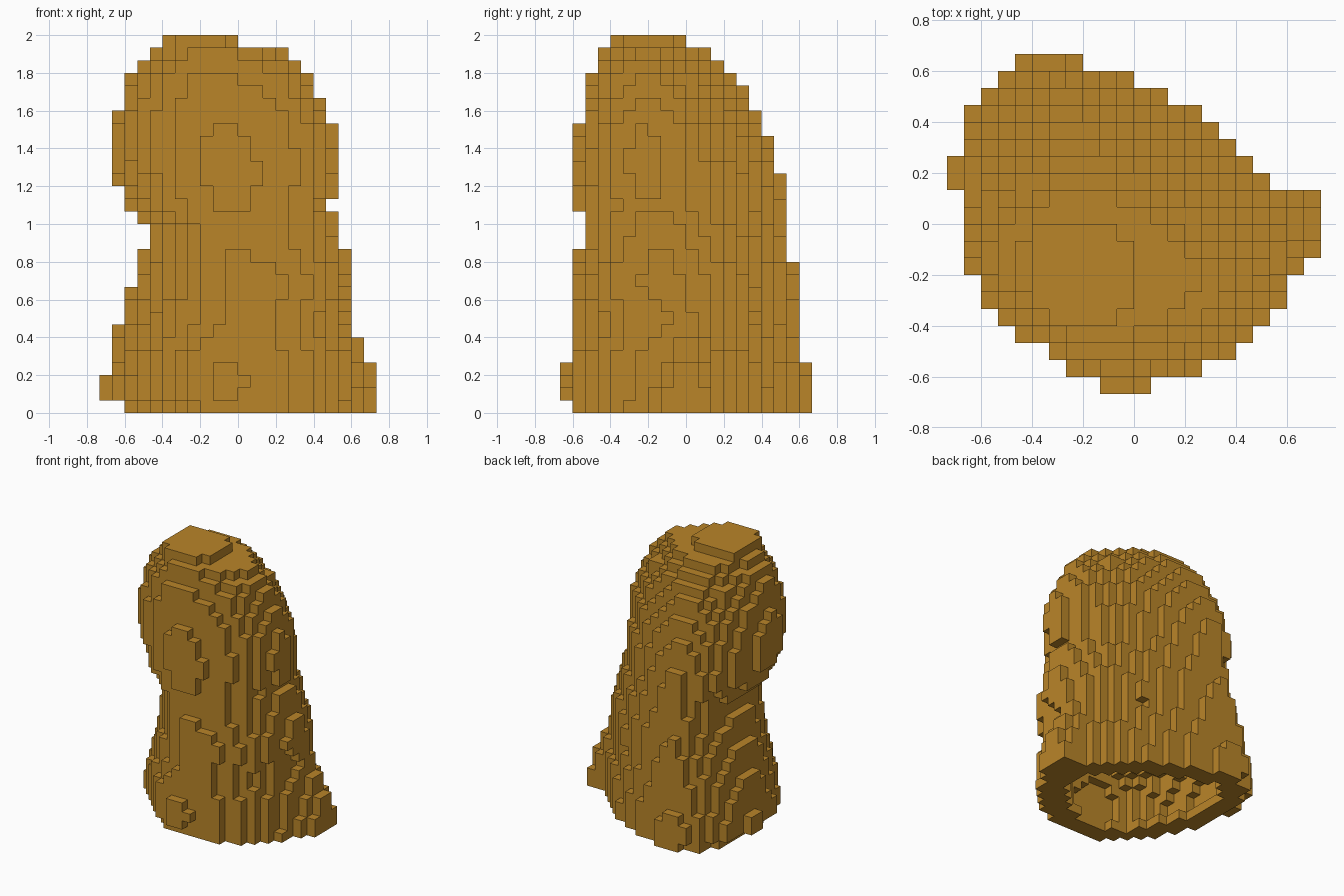
import bpy
import bmesh

if "Cube" in bpy.data.objects:
    bpy.data.objects.remove(bpy.data.objects["Cube"], do_unlink=True)

CELL = 2 / 30
HALF_X, HALF_Y, LAYERS = 11, 10, 30

# Reach of each side in cells from the middle: (height in layers, reach)
LEFT_REACH = [(0, 8.5), (1.5, 10.6), (2.5, 10.6), (3, 10.45), (7, 9.5), (10, 8.5), (13, 7.5),
              (14, 7.2), (15, 7.5), (16, 8.5), (18, 9.55), (20.5, 9.85), (24, 9.5), (27, 8.5),
              (29, 6.5), (30, 5.7)]
RIGHT_REACH = [(0, 9.3), (5, 9), (7, 8.4), (7.5, 8.2), (8, 8.55), (10.5, 8.8), (13, 8.5),
               (16, 7.5), (16.5, 7.3), (17, 7.55), (20, 7.9), (23, 7.5), (27, 5.5),
               (28.5, 3.8), (29.5, 0)]
FRONT_REACH = [(0, 9), (1, 9.53), (2.5, 9.6), (4, 9.5), (7, 8.7), (10, 9), (13, 8.5),
               (14.5, 8.2), (16, 8.55), (19, 8.8), (23, 8.5), (27, 7.6), (29, 6.5), (30, 5.7)]
BACK_REACH = [(0, 9.95), (3, 9.8), (4, 9.5), (12, 8.5), (19, 7.5), (22, 6.5), (26, 4.5),
              (28.5, 1.9), (29.5, 0)]

# Where each side bulges most, along the other axis
FRONT_PEAK = [(0, -1.2), (4, -1.2), (10, 1), (14, -1), (20, -1.5), (30, -3)]
BACK_PEAK = [(0, -5), (18, -4), (30, -3)]
RIGHT_PEAK = [(0, 0), (10, -1), (20, -3), (30, -3)]
LEFT_PEAK = [(0, 3.3), (4, 3), (10, 1.5), (20, -1.5), (30, -3)]


def blend(table, height):
    for (a, va), (b, vb) in zip(table, table[1:]):
        if a <= height <= b:
            return va + (vb - va) * (height - a) / (b - a)
    return table[-1][1]


def inside(x, y, height, inset):
    """Rounded outline made of four arcs joining the four bulge points."""
    left = inset - blend(LEFT_REACH, height)
    right = blend(RIGHT_REACH, height) - inset
    front = inset - blend(FRONT_REACH, height)
    back = blend(BACK_REACH, height) - inset
    if not (left < x < right and front < y < back):
        return False
    peak_f, peak_b = blend(FRONT_PEAK, height), blend(BACK_PEAK, height)
    peak_r, peak_l = blend(RIGHT_PEAK, height), blend(LEFT_PEAK, height)
    top = height > LAYERS - 1
    corners = [(peak_b, peak_r, right, back, 3 if top else 1.52),
               (peak_b, peak_l, left, back, 4 if top else 1.95),
               (peak_f, peak_r, right, front, 3 if top else 2.25),
               (peak_f, peak_l, left, front, 3 if top else 1.68)]
    for cx, cy, ex, ey, power in corners:
        u, v = (x - cx) / (ex - cx), (y - cy) / (ey - cy)
        if u > 0 and v > 0 and u ** power + v ** power > 1:
            return False
    return True


def fin(x, y, height):
    """Pointed foot sticking out on the left side."""
    return x > 5 and -5 < y < 2 and x < 12.5 - 0.45 * height - 0.8 * abs(y)


# Fill the cells, leaving a hollow that opens underneath
cells = set()
for k in range(LAYERS):
    height = k + 0.5
    wall = 2.3 + 0.08 * k
    for i in range(-HALF_X, HALF_X):
        for j in range(-HALF_Y, HALF_Y):
            x, y = i + 0.5, j + 0.5
            hollow = k < 24 and inside(x, y, height, wall)
            if (inside(x, y, height, 0) or fin(x, y, height)) and not hollow:
                cells.add((i, j, k))

# Skin the cells with square faces wherever they meet air
bm = bmesh.new()
corner_verts = {}


def corner(point):
    if point not in corner_verts:
        corner_verts[point] = bm.verts.new([c * CELL for c in point])
    return corner_verts[point]


for cell in sorted(cells):
    for axis in range(3):
        for side in (0, 1):
            neighbour = list(cell)
            neighbour[axis] += 2 * side - 1
            if tuple(neighbour) in cells:
                continue
            a, b = (axis + 1) % 3, (axis + 2) % 3
            loop = []
            for da, db in ((0, 0), (1, 0), (1, 1), (0, 1)):
                point = list(cell)
                point[axis] += side
                point[a] += da
                point[b] += db
                loop.append(corner(tuple(point)))
            bm.faces.new(loop if side else loop[::-1])

mesh = bpy.data.meshes.new("blocky_body")
bm.to_mesh(mesh)
bm.free()

# Single flat colour
ochre = bpy.data.materials.new("ochre_brown")
ochre.use_nodes = True
colour = (0.49, 0.235, 0.022, 1)
ochre.diffuse_color = colour
ochre.node_tree.nodes["Principled BSDF"].inputs["Base Color"].default_value = colour
mesh.materials.append(ochre)

body = bpy.data.objects.new("blocky_body", mesh)
bpy.context.collection.objects.link(body)
